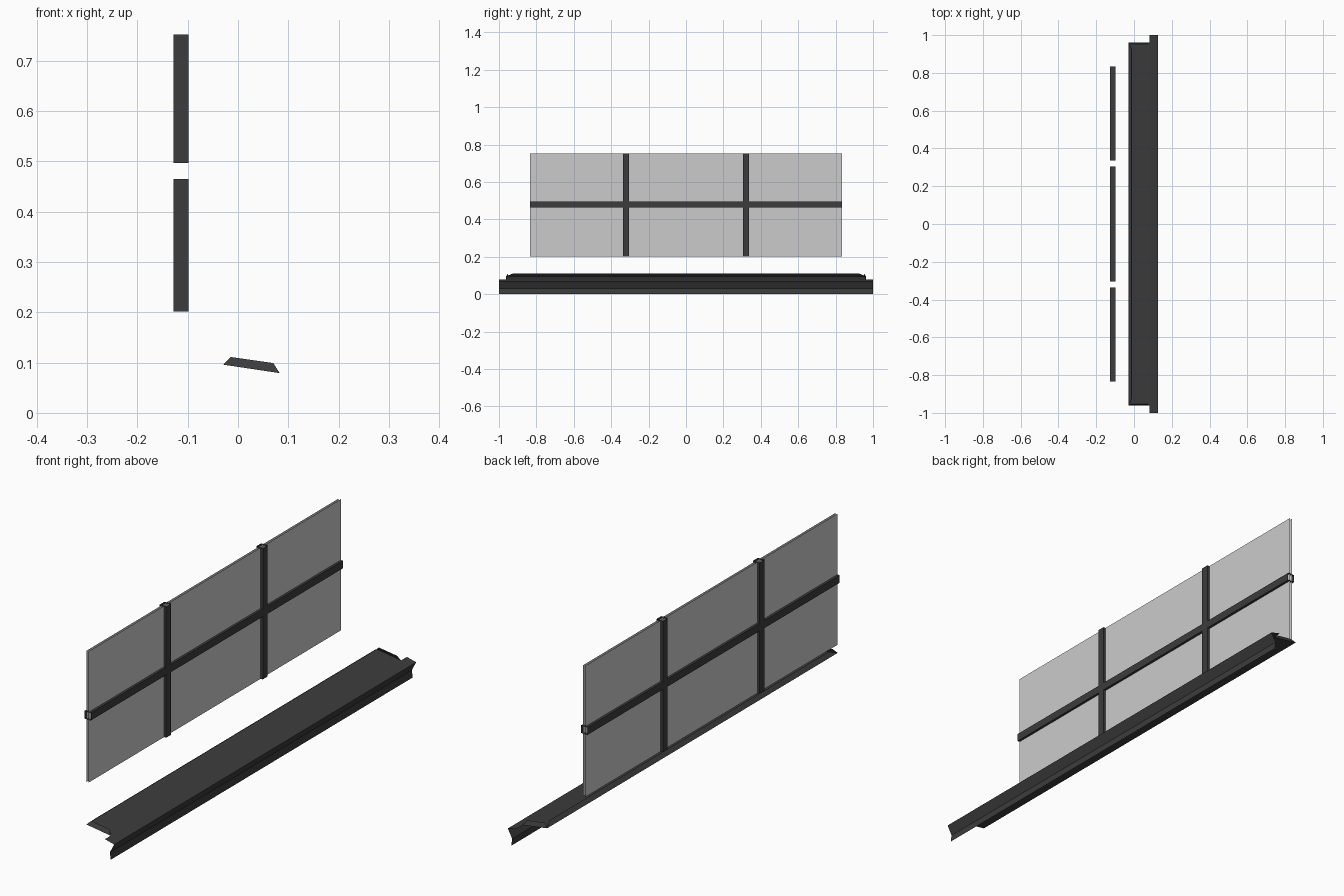
import bpy
import bmesh

if "Cube" in bpy.data.objects:
    bpy.data.objects.remove(bpy.data.objects["Cube"])


def make_material(name, value):
    mat = bpy.data.materials.new(name)
    mat.use_nodes = True
    color = (value, value, value, 1)
    mat.diffuse_color = color
    mat.node_tree.nodes["Principled BSDF"].inputs["Base Color"].default_value = color
    return mat


def make_object(name, quads, mat):
    """Build a flat-shaded sheet object from a list of corner loops."""
    bm = bmesh.new()
    for quad in quads:
        bm.faces.new([bm.verts.new(co) for co in quad])
    bmesh.ops.remove_doubles(bm, verts=bm.verts, dist=0.0001)
    bmesh.ops.recalc_face_normals(bm, faces=bm.faces)
    mesh = bpy.data.meshes.new(name)
    bm.to_mesh(mesh)
    bm.free()
    mesh.materials.append(mat)
    obj = bpy.data.objects.new(name, mesh)
    bpy.context.collection.objects.link(obj)
    return obj


def strip(profile, half):
    """Sweep an open x-z profile along y."""
    return [[(ax, -half, az), (bx, -half, bz), (bx, half, bz), (ax, half, az)]
            for (ax, az), (bx, bz) in zip(profile, profile[1:])]


def upright(x, y0, y1, z0, z1):
    return [(x, y0, z0), (x, y1, z0), (x, y1, z1), (x, y0, z1)]


dark = make_material("dark grey metal", 0.045)
glass = make_material("light grey glass", 0.6)

# Window extents and bar lines
END, BAR = 0.835, 0.016
ys = [-END, -0.32 - BAR, -0.32 + BAR, 0.32 - BAR, 0.32 + BAR, END]
zs = [0.202, 0.465, 0.497, 0.752]
BACK, FRONT = -0.128, -0.098

# Glazing: two thin sheets, open at the rim
for name, x in (("glass_outer", -0.118), ("glass_inner", -0.108)):
    make_object(name, [upright(x, -END, END, zs[0], zs[-1])], glass)

# Glazing bars: hollow crossing channels, open at the ends
bars = []
for i, (y0, y1) in enumerate(zip(ys, ys[1:])):
    for j, (z0, z1) in enumerate(zip(zs, zs[1:])):
        vertical, horizontal = i % 2 == 1, j == 1
        if vertical or horizontal:
            bars += [upright(x, y0, y1, z0, z1) for x in (BACK, FRONT)]
        if vertical and not horizontal:
            bars += [[(BACK, y, z0), (FRONT, y, z0), (FRONT, y, z1), (BACK, y, z1)]
                     for y in (y0, y1)]
        if horizontal and not vertical:
            bars += [[(BACK, y0, z), (FRONT, y0, z), (FRONT, y1, z), (BACK, y1, z)]
                     for z in (z0, z1)]
make_object("glazing_bars", bars, dark)

# Sill nose: folded sheet
nose = [(0.11, 0), (0.106, 0.03), (0.126, 0.068), (0.083, 0.079)]
make_object("sill_nose", strip(nose, 1.0), dark)

# Sill tray: sloping pan with a tapered back flap and two end flaps
HALF, LIP = 0.962, 0.952
pan = strip([(0.083, 0.079), (-0.03, 0.096)], HALF)
pan.append([(-0.03, -HALF, 0.096), (-0.03, HALF, 0.096),
            (-0.014, 0.925, 0.111), (-0.014, -0.925, 0.111)])
for side in (-1, 1):
    pan.append([(-0.03, side * HALF, 0.096), (0.083, side * HALF, 0.079),
                (0.07, side * LIP, 0.099), (-0.014, side * LIP, 0.111)])
make_object("sill_tray", pan, dark)
